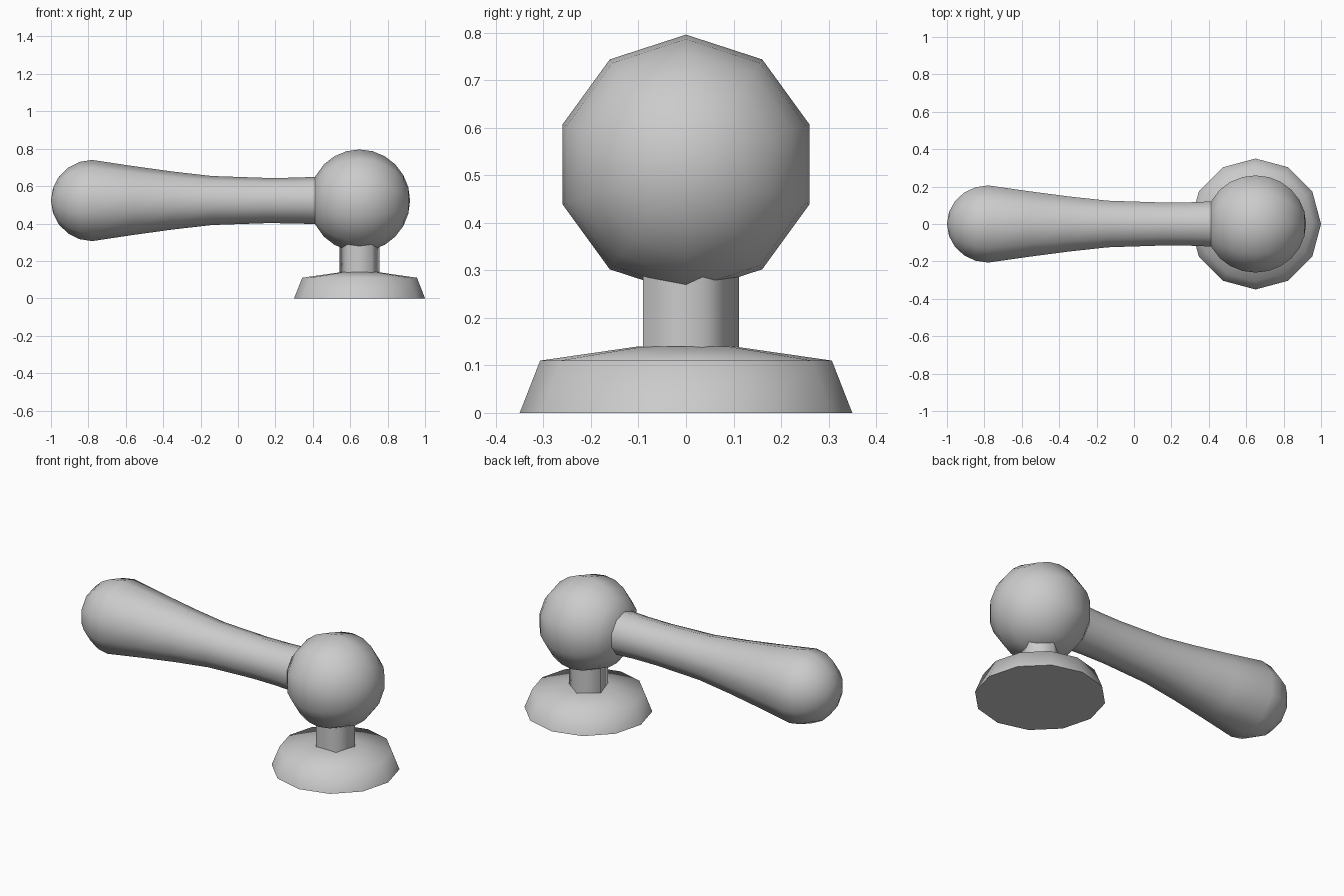
import bpy, bmesh, math

if "Cube" in bpy.data.objects:
    bpy.data.objects.remove(bpy.data.objects["Cube"])

CX, CZ = 0.65, 0.523      # pivot column x, lever axis height


def lathe(name, profile, sides, place, start=0.0, angle=62):
    """Revolve (t, r) points; place(t, a, b) maps axis/radial coords to xyz."""
    bm = bmesh.new()
    rings = []
    for t, r in profile:
        if r < 1e-5:
            rings.append([bm.verts.new(place(t, 0, 0))])
        else:
            rings.append([bm.verts.new(place(t,
                          r * math.cos(start + math.tau * i / sides),
                          r * math.sin(start + math.tau * i / sides)))
                          for i in range(sides)])
    for lo, hi in zip(rings, rings[1:]):
        for i in range(sides):
            j = (i + 1) % sides
            if len(lo) == 1:
                bm.faces.new((lo[0], hi[j], hi[i]))
            elif len(hi) == 1:
                bm.faces.new((lo[i], lo[j], hi[0]))
            else:
                bm.faces.new((lo[i], lo[j], hi[j], hi[i]))
    for ring in (rings[0], rings[-1]):
        if len(ring) > 1:
            bm.faces.new(ring)
    bmesh.ops.recalc_face_normals(bm, faces=bm.faces)
    me = bpy.data.meshes.new(name)
    bm.to_mesh(me)
    bm.free()
    ob = bpy.data.objects.new(name, me)
    bpy.context.collection.objects.link(ob)
    bpy.ops.object.select_all(action='DESELECT')
    ob.select_set(True)
    bpy.context.view_layer.objects.active = ob
    bpy.ops.object.shade_smooth_by_angle(angle=math.radians(angle))
    return ob


def upright(t, a, b):
    return (CX + a, b, t)


def sideways(t, a, b):
    return (t, b, CZ + a)


# twelve-sided mounting base with a shallow conical top
lathe("base", [(0, 0.35), (0.11, 0.307), (0.14, 0.10), (0.142, 0)], 12, upright)

# five-sided neck
lathe("neck", [(0.12, 0.112), (0.32, 0.112)], 5, upright,
      start=math.pi / 2, angle=75)

# pivot ball, ten sides around the lever axis
ball = [(CX - 0.27 * math.cos(math.radians(d)), 0.273 * math.sin(math.radians(d)))
        for d in [27] + list(range(45, 180, 15))]
lathe("pivot_ball", ball + [(CX + 0.27, 0)], 10, sideways)

# flared lever handle with rounded grip end
grip = [(-0.78 - 0.22 * math.cos(math.radians(d)), 0.217 * math.sin(math.radians(d)))
        for d in range(18, 91, 18)]
shaft = [(-0.56, 0.184), (-0.35, 0.155), (-0.14, 0.131), (0.15, 0.121), (0.30, 0.122), (0.42, 0.127)]
lathe("handle", [(-1.0, 0)] + grip + shaft, 10, sideways)
